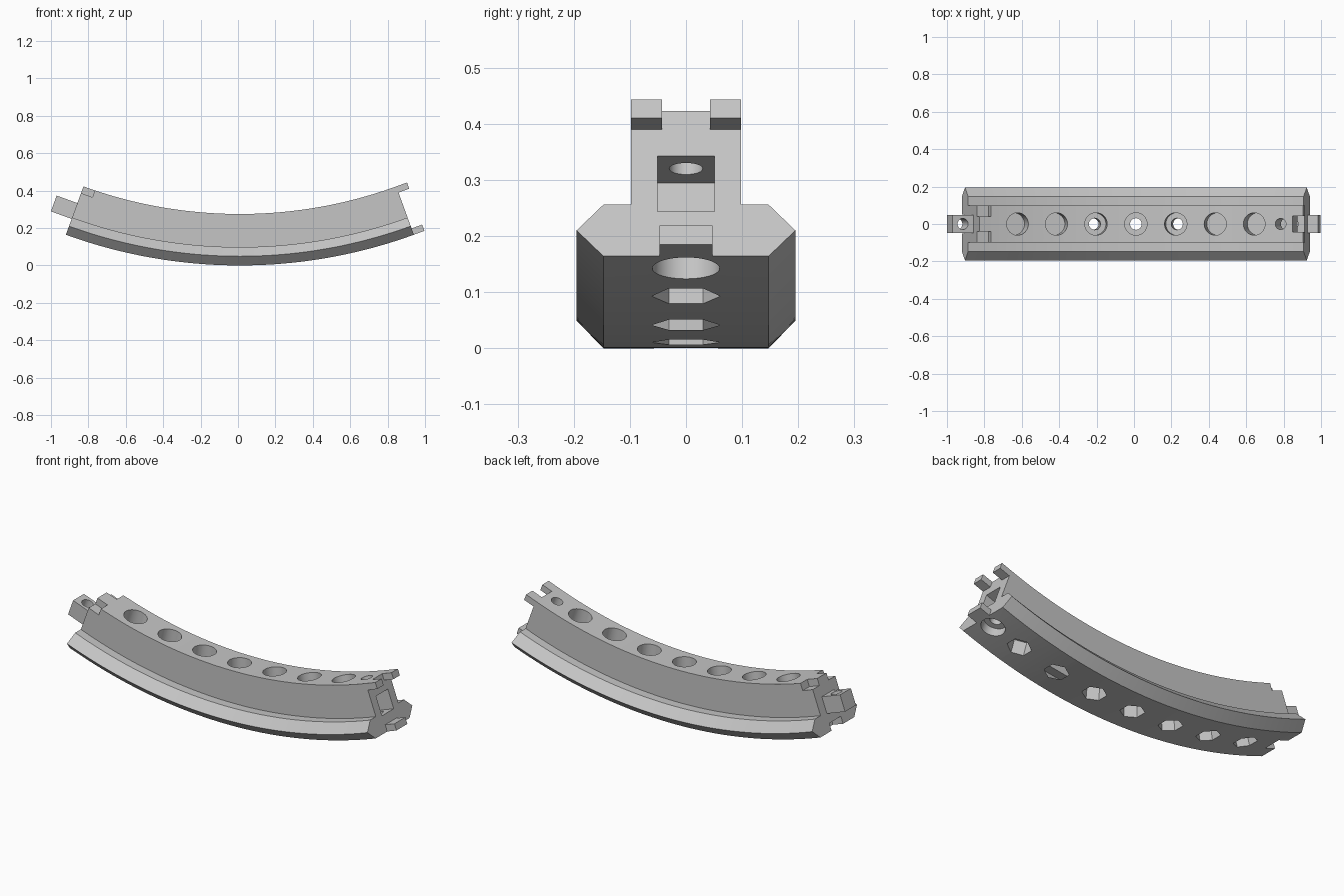
import bpy, bmesh
from math import sin, cos, radians
from mathutils import Matrix

cube = bpy.data.objects.get("Cube")
if cube:
    bpy.data.objects.remove(cube, do_unlink=True)

R = 2.72           # outer radius of the rail
CX = 0.01          # arc centre in x
END = radians(20)  # half of the swept angle
STEPS = 40
HEIGHT = 0.275

grey = bpy.data.materials.new("plastic grey")
grey.use_nodes = True
colour = (0.56, 0.56, 0.56, 1)
grey.diffuse_color = colour
grey.node_tree.nodes["Principled BSDF"].inputs["Base Color"].default_value = colour


def frame(a):
    """Local frame on the arc: x along it, z towards the arc centre."""
    place = Matrix.Translation((CX + R * sin(a), 0, R - R * cos(a)))
    return place @ Matrix.Rotation(-a, 4, 'Y')


def to_object(name, bm):
    bmesh.ops.recalc_face_normals(bm, faces=bm.faces)
    mesh = bpy.data.meshes.new(name)
    bm.to_mesh(mesh)
    bm.free()
    mesh.materials.append(grey)
    obj = bpy.data.objects.new(name, mesh)
    bpy.context.collection.objects.link(obj)
    return obj


def box(name, a, x, y, z):
    bm = bmesh.new()
    bmesh.ops.create_cube(bm, size=1)
    for v in bm.verts:
        for i, (lo, hi) in enumerate((x, y, z)):
            v.co[i] = hi if v.co[i] > 0 else lo
    bm.transform(frame(a))
    return to_object(name, bm)


def drill(name, a, x, radius, z0, z1, sides=32):
    bm = bmesh.new()
    spot = Matrix.Translation((x, 0, (z0 + z1) / 2))
    bmesh.ops.create_cone(bm, cap_ends=True, segments=sides, radius1=radius,
                          radius2=radius, depth=z1 - z0, matrix=spot)
    bm.transform(frame(a))
    return to_object(name, bm)


def cut(target, cutter):
    cutter.hide_render = True
    mod = target.modifiers.new("cut", 'BOOLEAN')
    mod.operation = 'DIFFERENCE'
    mod.solver = 'EXACT'
    mod.object = cutter
    bpy.context.view_layer.objects.active = target
    bpy.ops.object.modifier_apply(modifier=mod.name)
    bpy.data.objects.remove(cutter, do_unlink=True)


def finish(obj):
    bpy.ops.object.select_all(action='DESELECT')
    obj.select_set(True)
    bpy.context.view_layer.objects.active = obj
    bpy.ops.object.shade_smooth_by_angle(angle=radians(25))


# Curved rail: flanged section swept along the arc
half = [(0.147, 0), (0.195, 0.049), (0.147, 0.098), (0.098, 0.098), (0.098, HEIGHT)]
section = half + [(-y, z) for y, z in reversed(half)]
bm = bmesh.new()
rings = []
for i in range(STEPS + 1):
    m = frame(END * (2 * i / STEPS - 1))
    rings.append([bm.verts.new((m.translation + m.to_3x3().col[2] * z).to_tuple())
                  for y, z in section])
    for v, (y, z) in zip(rings[-1], section):
        v.co.y = y
n = len(section)
for r0, r1 in zip(rings, rings[1:]):
    for j in range(n):
        bm.faces.new((r0[j], r0[(j + 1) % n], r1[(j + 1) % n], r1[j]))
bm.faces.new(rings[0])
bm.faces.new(rings[-1])
rail = to_object("curved_rail", bm)

# Row of bolt holes: round recess above, bore, hexagonal nut pocket below
for k in range(-3, 4):
    a = radians(5 * k)
    cut(rail, drill("bore", a, 0, 0.031, -0.1, 0.4))
    cut(rail, drill("head_recess", a, 0, 0.06, HEIGHT - 0.08, 0.4))
    cut(rail, drill("nut_pocket", a, 0, 0.061, -0.1, 0.08, 6))

# Socket in the left end with its locking bolt hole
cut(rail, box("socket", END, (-0.14, 0.1), (-0.051, 0.051), (0.085, 0.19)))
cut(rail, drill("lock_bore", END, -0.066, 0.03, -0.1, 0.4))
cut(rail, drill("lock_recess", END, -0.066, 0.06, -0.1, 0.05))

# Notches in the right end that take the neighbour's prongs
for s in (-1, 1):
    ys = sorted((s * 0.04, s * 0.2))
    cut(rail, box("top_notch", -END, (-0.1, 0.065), ys, (0.237, 0.4)))
cut(rail, box("bottom_notch", -END, (-0.1, 0.065), (-0.05, 0.05), (-0.1, 0.04)))
finish(rail)

# Tongue on the right end, drilled for the locking bolt
tongue = box("tongue", -END, (-0.118, 0), (-0.047, 0.047), (0.09, 0.18))
cut(tongue, drill("tongue_bore", -END, -0.06, 0.03, 0, 0.3))
finish(tongue)

# Prongs on the left end
for s, name in ((1, "back_top_prong"), (-1, "front_top_prong")):
    ys = sorted((s * 0.043, s * 0.098))
    box(name, END, (0, 0.061), ys, (0.24, HEIGHT))
box("bottom_prong", END, (0, 0.06), (-0.047, 0.047), (0, 0.036))
